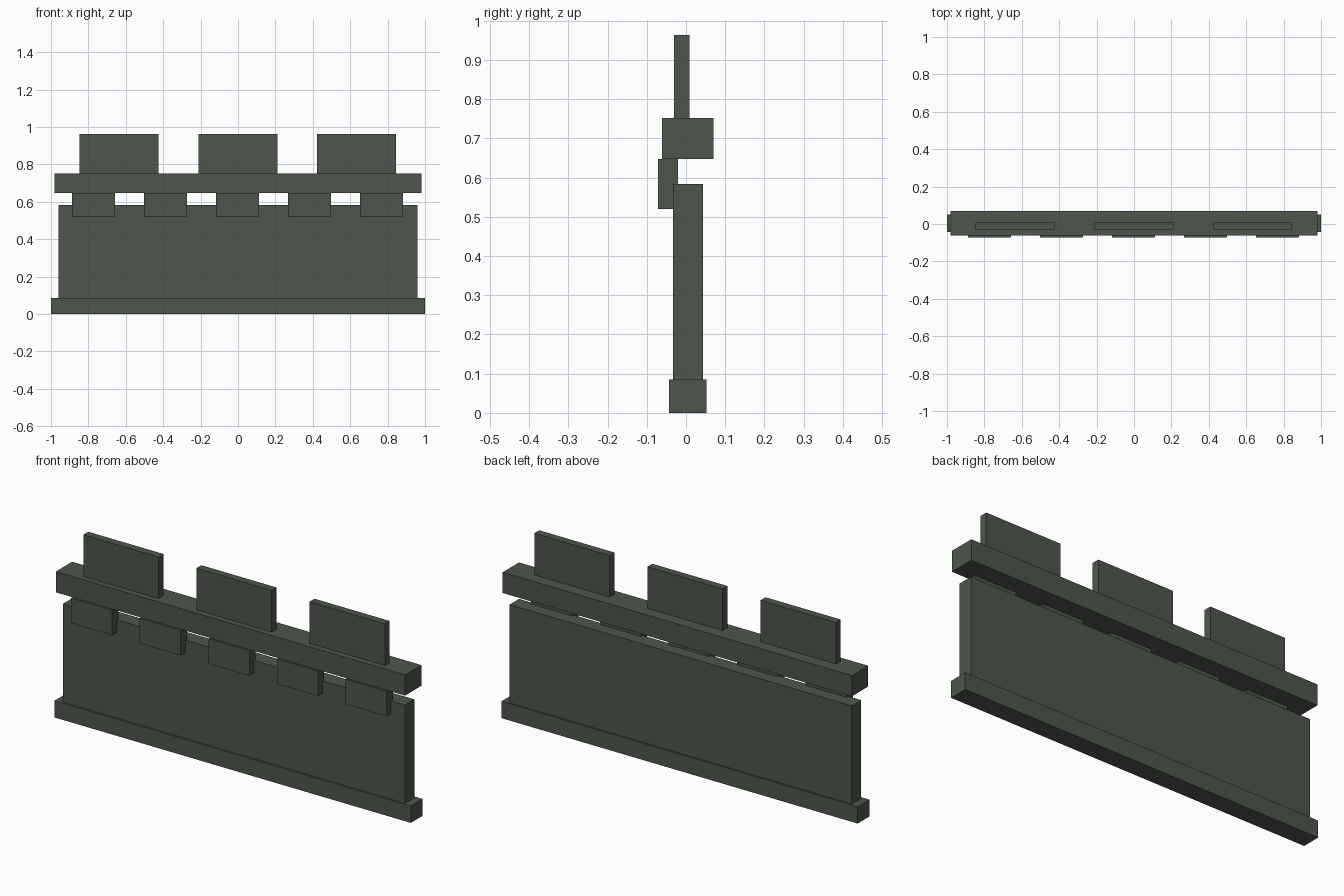
import bpy

if "Cube" in bpy.data.objects:
    bpy.data.objects.remove(bpy.data.objects["Cube"])

stone = bpy.data.materials.new("dark grey green stone")
stone.diffuse_color = (0.075, 0.092, 0.072, 1.0)
stone.use_nodes = True
stone.node_tree.nodes["Principled BSDF"].inputs["Base Color"].default_value = stone.diffuse_color


def box(name, x, y, z):
    """Axis-aligned box from (min, max) ranges."""
    bpy.ops.mesh.primitive_cube_add(size=1, location=[(a + b) / 2 for a, b in (x, y, z)])
    ob = bpy.context.object
    ob.name = name
    ob.scale = [b - a for a, b in (x, y, z)]
    bpy.ops.object.transform_apply(location=False, rotation=False, scale=True)
    ob.data.materials.append(stone)
    return ob


# Plinth and main wall
box("plinth", (-1, 1), (-0.043, 0.052), (0, 0.085))
box("wall", (-0.96, 0.96), (-0.033, 0.043), (0.085, 0.583))

# Overhanging parapet ledge
box("parapet_ledge", (-0.98, 0.98), (-0.061, 0.07), (0.647, 0.752))

# Corbels carrying the ledge on the front
for i in range(5):
    cx = -0.002 + (i - 2) * 0.385
    box(f"corbel_{i + 1}", (cx - 0.115, cx + 0.115), (-0.071, -0.02), (0.52, 0.647))

# Merlons on top of the ledge
for i in range(3):
    cx = -0.001 + (i - 1) * 0.635
    box(f"merlon_{i + 1}", (cx - 0.211, cx + 0.211), (-0.03, 0.009), (0.752, 0.963))
